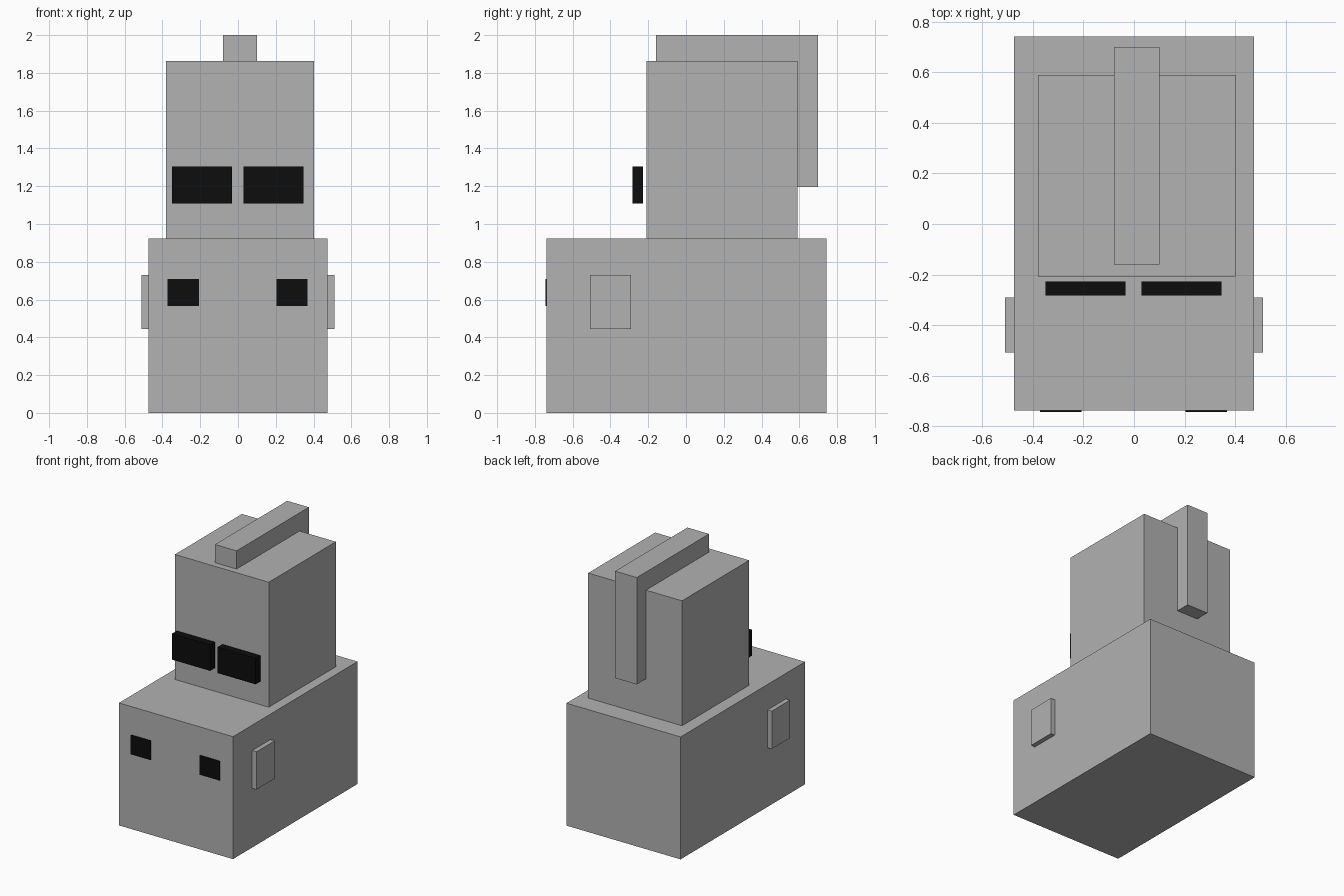
import bpy
import bmesh
from mathutils import Vector

if "Cube" in bpy.data.objects:
    bpy.data.objects.remove(bpy.data.objects["Cube"])


def material(name, value):
    m = bpy.data.materials.new(name)
    m.diffuse_color = (value, value, value, 1)
    m.use_nodes = True
    m.node_tree.nodes["Principled BSDF"].inputs["Base Color"].default_value = m.diffuse_color
    return m


grey = material("mid grey", 0.445)
black = material("black", 0.004)


def box(name, xs, ys, zs, mat):
    """Axis-aligned box given its (min, max) on each axis."""
    lo, hi = (Vector(p) for p in zip(xs, ys, zs))
    bm = bmesh.new()
    bmesh.ops.create_cube(bm, size=1)
    bmesh.ops.scale(bm, vec=hi - lo, verts=bm.verts)
    bmesh.ops.translate(bm, vec=(lo + hi) / 2, verts=bm.verts)
    mesh = bpy.data.meshes.new(name)
    bm.to_mesh(mesh)
    bm.free()
    mesh.materials.append(mat)
    obj = bpy.data.objects.new(name, mesh)
    bpy.context.collection.objects.link(obj)
    return obj


# Lower body block and upper head block
box("body", (-0.475, 0.475), (-0.738, 0.743), (0, 0.922), grey)
box("head", (-0.38, 0.402), (-0.208, 0.59), (0.922, 1.863), grey)

# Crest running over the top and down the back of the head
box("crest", (-0.08, 0.10), (-0.16, 0.70), (1.195, 2.0), grey)

# Paired parts, left and right
for side, s in (("left", -1), ("right", 1)):
    def mirrored(a, b, shift=0.0):
        return tuple(sorted((s * a + shift, s * b + shift)))

    box(side + "_side_plate", mirrored(0.47, 0.51), (-0.509, -0.292), (0.445, 0.73), grey)
    box(side + "_body_eye", mirrored(0.205, 0.37, -0.002), (-0.745, -0.737), (0.565, 0.71), black)
    # Lenses float just ahead of the head
    box(side + "_lens", mirrored(0.031, 0.348, -0.002), (-0.284, -0.228), (1.108, 1.304), black)
